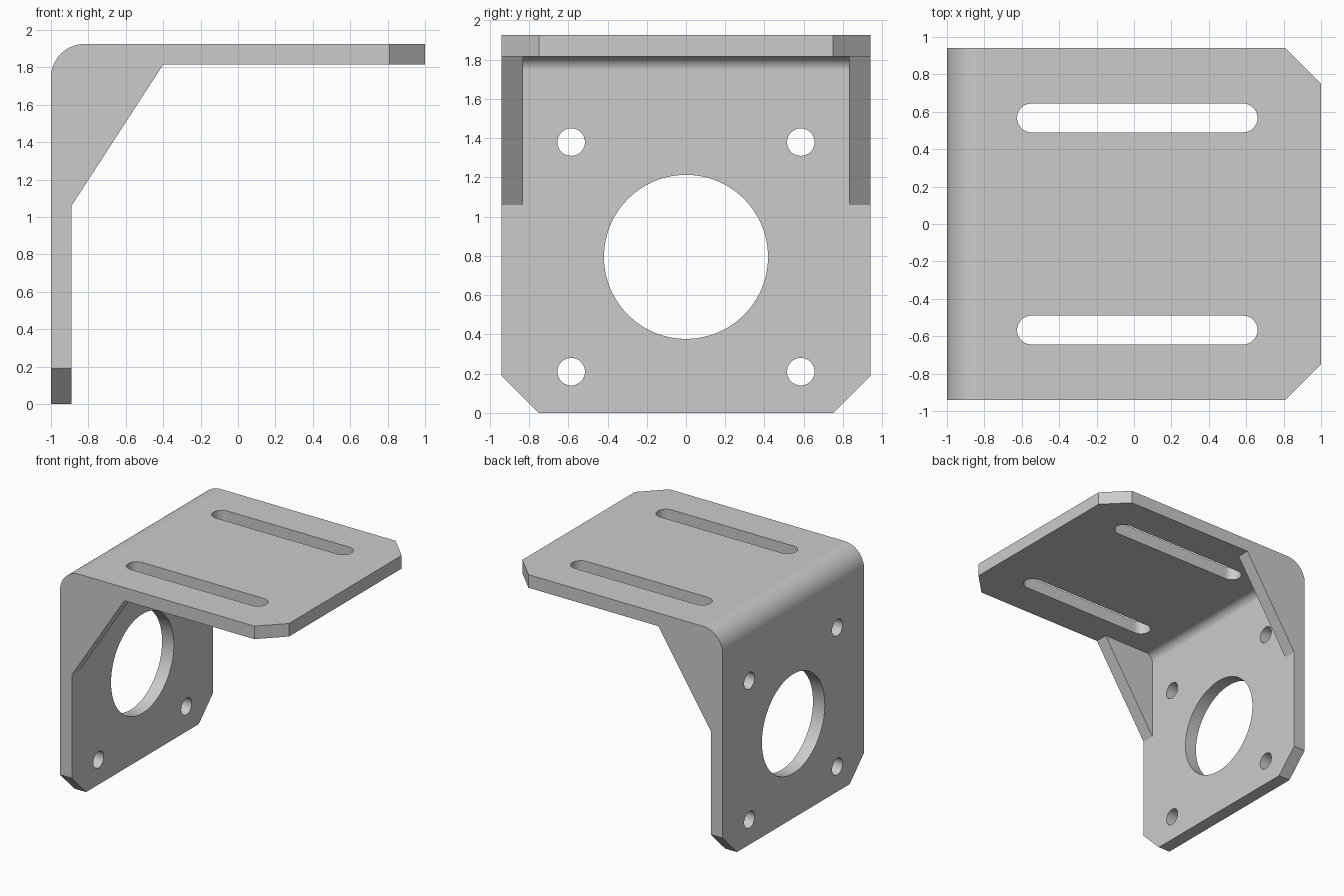
import bpy, bmesh
from math import pi, sin, cos, radians
from mathutils import Vector

cube = bpy.data.objects.get("Cube")
if cube:
    bpy.data.objects.remove(cube, do_unlink=True)

HEIGHT, HALF_WIDTH, THICK = 1.925, 0.94, 0.11
OUTER_R, CHAMFER = 0.18, 0.19
INNER_R = OUTER_R - THICK

grey = bpy.data.materials.new("plain grey")
grey.use_nodes = True
color = (0.6, 0.6, 0.6, 1)
grey.diffuse_color = color
grey.node_tree.nodes["Principled BSDF"].inputs["Base Color"].default_value = color


def arc(cx, cy, r, start, end, steps):
    angles = [start + (end - start) * i / steps for i in range(steps + 1)]
    return [(cx + r * cos(a), cy + r * sin(a)) for a in angles]


def prism(name, outline, place, depth):
    """Extrude a 2D outline, placed in space by a function, along depth."""
    bm = bmesh.new()
    face = bm.faces.new([bm.verts.new(place(u, v)) for u, v in outline])
    new = bmesh.ops.extrude_face_region(bm, geom=[face])["geom"]
    bmesh.ops.translate(bm, vec=Vector(depth),
                        verts=[g for g in new if isinstance(g, bmesh.types.BMVert)])
    bmesh.ops.recalc_face_normals(bm, faces=bm.faces)
    mesh = bpy.data.meshes.new(name)
    bm.to_mesh(mesh)
    bm.free()
    mesh.materials.append(grey)
    obj = bpy.data.objects.new(name, mesh)
    bpy.context.collection.objects.link(obj)
    return obj


def combine(target, other, operation):
    mod = target.modifiers.new(other.name, "BOOLEAN")
    mod.object, mod.operation, mod.solver = other, operation, "EXACT"
    bpy.context.view_layer.objects.active = target
    bpy.ops.object.modifier_apply(modifier=mod.name)
    bpy.data.objects.remove(other, do_unlink=True)


# Bent sheet: side profile extruded across the width
bend_x, bend_z = -1 + OUTER_R, HEIGHT - OUTER_R
profile = [(-1, 0)]
profile += arc(bend_x, bend_z, OUTER_R, pi, pi / 2, 20)
profile += [(1, HEIGHT), (1, HEIGHT - THICK)]
profile += arc(bend_x, bend_z, INNER_R, pi / 2, pi, 20)
profile += [(-1 + THICK, 0)]
bracket = prism("angle_bracket", profile,
                lambda x, z: (x, -HALF_WIDTH, z), (0, 2 * HALF_WIDTH, 0))

# Chamfered corners at the two free ends
bm = bmesh.new()
bm.from_mesh(bracket.data)
for side in (-1, 1):
    for point, normal in (((1, side * (HALF_WIDTH - CHAMFER), 0), (1, side, 0)),
                          ((0, side * (HALF_WIDTH - CHAMFER), 0), (0, side, -1))):
        cut = bmesh.ops.bisect_plane(bm, geom=bm.verts[:] + bm.edges[:] + bm.faces[:],
                                     plane_co=point, plane_no=normal, clear_outer=True)
        edges = [g for g in cut["geom_cut"] if isinstance(g, bmesh.types.BMEdge)]
        bmesh.ops.edgenet_fill(bm, edges=edges)
bmesh.ops.recalc_face_normals(bm, faces=bm.faces)
bm.to_mesh(bracket.data)
bm.free()

# Corner gussets flush with both sides
gusset_outline = [(-0.89, 1.06), (-0.4, 1.815), (-0.4, 1.86), (-0.93, 1.86), (-0.93, 1.06)]
for side in (-1, 1):
    gusset = prism("gusset", gusset_outline,
                   lambda x, z: (x, side * HALF_WIDTH, z), (0, -side * THICK, 0))
    combine(bracket, gusset, "UNION")

# Round holes through the upright: central bore and four bolt holes
holes = [(0, 0.795, 0.418, 96)]
holes += [(y, z, 0.07, 40) for y in (-0.585, 0.585) for z in (0.21, 1.38)]
for y, z, r, steps in holes:
    circle = arc(y, z, r, 0, 2 * pi, steps)[:-1]
    cutter = prism("hole_cutter", circle, lambda u, v: (-1.1, u, v), (0.3, 0, 0))
    combine(bracket, cutter, "DIFFERENCE")

# Long slots through the top plate
SLOT_R = 0.077
for y in (-0.567, 0.567):
    slot = arc(0.66 - SLOT_R, y, SLOT_R, -pi / 2, pi / 2, 20)
    slot += arc(-0.625 + SLOT_R, y, SLOT_R, pi / 2, 3 * pi / 2, 20)
    cutter = prism("slot_cutter", slot, lambda u, v: (u, v, 1.7), (0, 0, 0.4))
    combine(bracket, cutter, "DIFFERENCE")

# Smooth bend and hole walls, crisp edges elsewhere
bpy.ops.object.select_all(action="DESELECT")
bracket.select_set(True)
bpy.context.view_layer.objects.active = bracket
bpy.ops.object.shade_smooth_by_angle(angle=radians(30))
weighted = bracket.modifiers.new("flat_face_normals", "WEIGHTED_NORMAL")
weighted.keep_sharp = True
